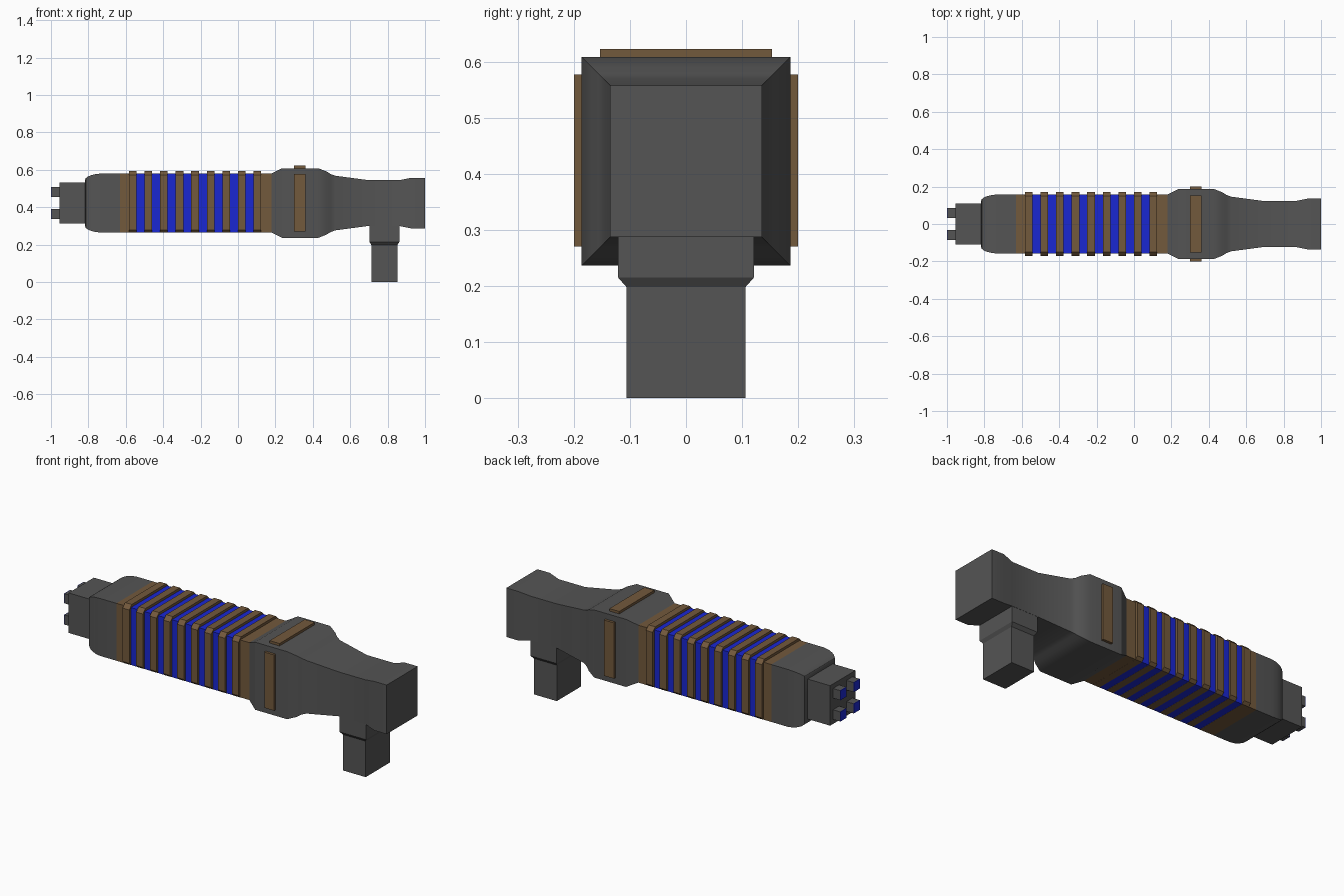
import bpy, bmesh
from math import radians

if "Cube" in bpy.data.objects:
    bpy.data.objects.remove(bpy.data.objects["Cube"])

ZC = 0.4225  # height of the long axis


def material(name, rgb):
    m = bpy.data.materials.new(name)
    m.diffuse_color = (*rgb, 1)
    m.use_nodes = True
    m.node_tree.nodes["Principled BSDF"].inputs["Base Color"].default_value = m.diffuse_color
    return m


GREY = material("dark_grey", (0.09, 0.09, 0.09))
BROWN = material("brown", (0.17, 0.10, 0.045))
BLUE = material("blue", (0.01, 0.02, 0.65))


def loft(name, rings, mat, smooth=False):
    """Skin a list of closed point loops and cap both ends."""
    bm = bmesh.new()
    loops = [[bm.verts.new(p) for p in r] for r in rings]
    for a, b in zip(loops, loops[1:]):
        for i in range(len(a)):
            j = (i + 1) % len(a)
            bm.faces.new((a[i], a[j], b[j], b[i]))
    bm.faces.new(loops[0][::-1])
    bm.faces.new(loops[-1])
    bmesh.ops.recalc_face_normals(bm, faces=bm.faces)
    me = bpy.data.meshes.new(name)
    bm.to_mesh(me)
    bm.free()
    me.materials.append(mat)
    ob = bpy.data.objects.new(name, me)
    bpy.context.collection.objects.link(ob)
    if smooth:
        bpy.ops.object.select_all(action='DESELECT')
        ob.select_set(True)
        bpy.context.view_layer.objects.active = ob
        bpy.ops.object.shade_smooth_by_angle(angle=radians(22))
    return ob


def tube(name, profile, mat, smooth=False):
    """Square section along x; profile is (x, half width)."""
    return loft(name, [[(x, s * h, ZC + t * h) for s, t in
                        ((-1, -1), (1, -1), (1, 1), (-1, 1))] for x, h in profile], mat, smooth)


def box(name, x, y, z, mat):
    return loft(name, [[(a, y[0], z[0]), (a, y[1], z[0]), (a, y[1], z[1]), (a, y[0], z[1])]
                       for a in x], mat)


# Rear body and plug block
tube("rear_block", [(-0.955, 0.11), (-0.80, 0.11)], GREY)
tube("rear_shell", [(-0.818, 0.122), (-0.814, 0.133), (-0.802, 0.142), (-0.785, 0.149),
                    (-0.76, 0.155), (-0.73, 0.158), (-0.63, 0.158)], GREY, True)

# Grip core: brown ends around a blue middle
tube("grip_rear_band", [(-0.63, 0.158), (-0.56, 0.158)], BROWN)
tube("grip_core", [(-0.56, 0.158), (0.10, 0.158)], BLUE)
tube("grip_front_band", [(0.10, 0.158), (0.18, 0.158)], BROWN)

# Raised ribs over the top and sides, flush underneath
section = [(-0.158, -0.158), (0.158, -0.158), (0.172, -0.144), (0.172, 0.15),
           (0.15, 0.172), (-0.15, 0.172), (-0.172, 0.15), (-0.172, -0.144)]
for i in range(9):
    x0 = -0.583 + i * 0.0832
    loft(f"grip_rib_{i + 1}", [[(x, y, ZC + z - (0.0005 if z == -0.158 else 0))
                                for y, z in section] for x in (x0, x0 + 0.041)], BROWN)

# Front body with bulge, neck and flared muzzle
tube("front_body", [(0.18, 0.158), (0.20, 0.168), (0.235, 0.186), (0.43, 0.186), (0.475, 0.168),
                    (0.495, 0.155), (0.52, 0.146), (0.70, 0.122), (0.86, 0.122),
                    (0.925, 0.135), (1.0, 0.135)], GREY, True)

# Inset plates on the bulge
box("top_plate", (0.30, 0.36), (-0.153, 0.153), (0.60, 0.622), BROWN)
for s, n in ((-1, "front"), (1, "back")):
    box(f"{n}_plate", (0.30, 0.36), sorted((s * 0.18, s * 0.20)), (0.27, 0.577), BROWN)

# Handle: collar tapering to a narrower post
loft("handle", [[(x0, -h, z), (x1, -h, z), (x1, h, z), (x0, h, z)] for x0, x1, h, z in
                ((0.713, 0.852, 0.106, 0.0), (0.713, 0.852, 0.106, 0.198),
                 (0.703, 0.863, 0.121, 0.215), (0.703, 0.863, 0.121, 0.32))], GREY)

# Four contact pins with blue tips
for i, (s, t) in enumerate(((-1, -1), (1, -1), (1, 1), (-1, 1))):
    y = sorted((s * 0.032, s * 0.085))
    z = sorted((ZC + t * 0.032, ZC + t * 0.085))
    box(f"pin_{i + 1}", (-0.997, -0.94), y, z, GREY)
    box(f"pin_tip_{i + 1}", (-1.0, -0.997), y, z, BLUE)
